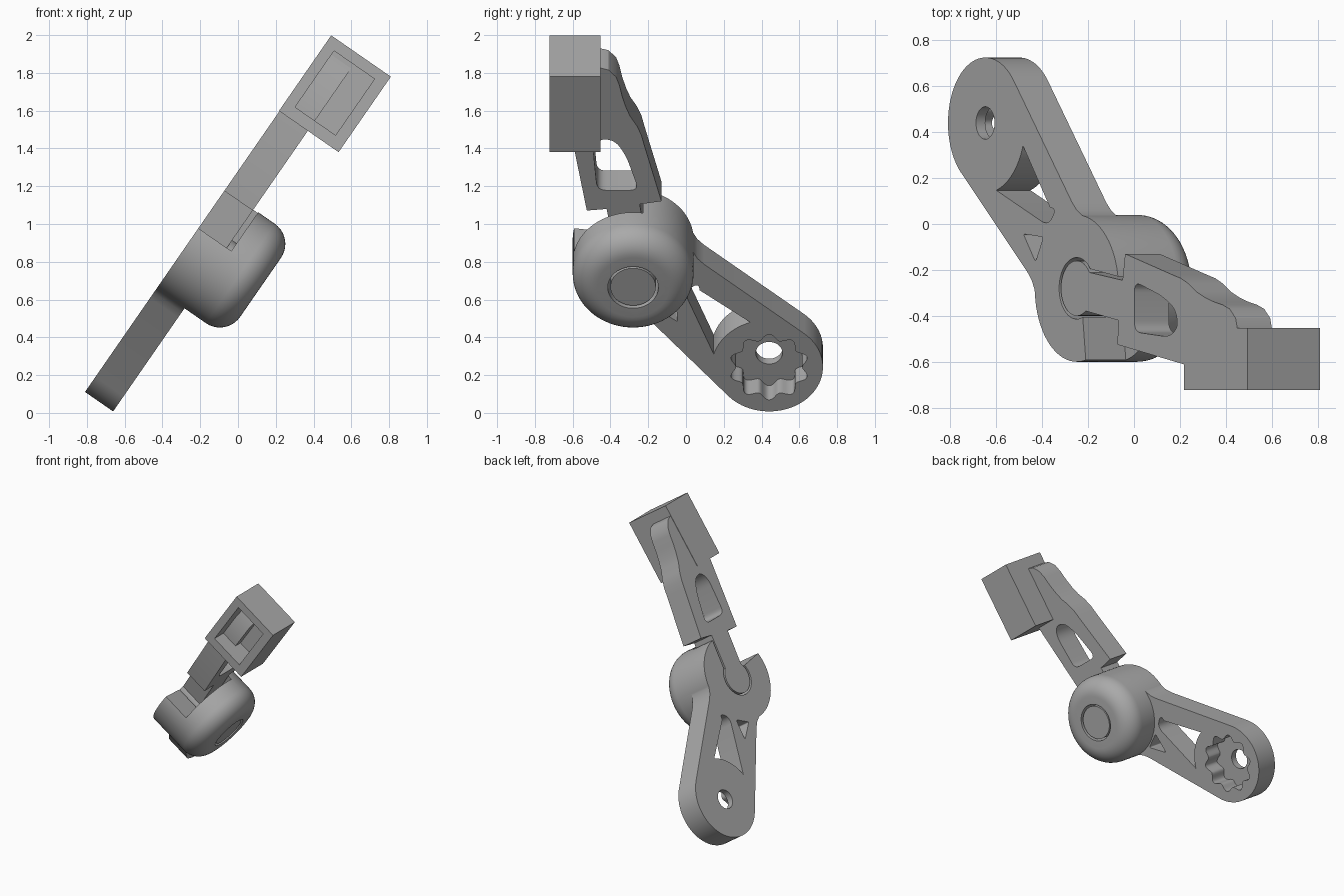
import bpy, bmesh, math
from mathutils import Matrix, Vector

old = bpy.data.objects.get("Cube")
if old:
    bpy.data.objects.remove(old)

grey = bpy.data.materials.new("plain_grey")
grey.use_nodes = True
GREY = (0.4, 0.4, 0.4, 1)
grey.diffuse_color = GREY
grey.node_tree.nodes["Principled BSDF"].inputs["Base Color"].default_value = GREY

# The hinge is modelled flat (x along the arm, z out of the plate), then tilted
TILT = Matrix.Rotation(math.radians(-55.3), 4, 'Y')
BOTTOM, TOP = 0.548, 0.729
HUB = Vector((0.614, -0.28))
FOOT = Vector((-0.085, 0.44))


def arc(c, r, a0, a1, n):
    angles = [math.radians(a0 + (a1 - a0) * i / n) for i in range(n + 1)]
    return [(c[0] + r * math.cos(a), c[1] + r * math.sin(a)) for a in angles]


def circle(c, r, n=64):
    return arc(c, r, 0, 360, n)[:-1]


def rounded(pts, r, steps=6):
    """Round every corner of a polygon with a quadratic curve."""
    out = []
    for i, p in enumerate(pts):
        p, a, b = Vector(p), Vector(pts[i - 1]), Vector(pts[(i + 1) % len(pts)])
        s = p + (a - p).normalized() * min(r, (a - p).length * 0.45)
        e = p + (b - p).normalized() * min(r, (b - p).length * 0.45)
        for k in range(steps + 1):
            t = k / steps
            out.append(tuple(s * (1 - t) ** 2 + p * 2 * t * (1 - t) + e * t * t))
    return out


def loft(name, rings):
    """Closed solid through rings of (points, height)."""
    bm = bmesh.new()
    loops = [[bm.verts.new((x, y, z)) for x, y in pts] for pts, z in rings]
    bm.faces.new(loops[0])
    bm.faces.new(loops[-1])
    for lo, hi in zip(loops, loops[1:]):
        for i in range(len(lo)):
            bm.faces.new((lo[i - 1], lo[i], hi[i], hi[i - 1]))
    bmesh.ops.recalc_face_normals(bm, faces=bm.faces)
    mesh = bpy.data.meshes.new(name)
    bm.to_mesh(mesh)
    bm.free()
    ob = bpy.data.objects.new(name, mesh)
    mesh.materials.append(grey)
    bpy.context.collection.objects.link(ob)
    return ob


def prism(name, pts, z0, z1):
    return loft(name, [(pts, z0), (pts, z1)])


def combine(ob, other, operation):
    """Apply a boolean and remove the helper."""
    other.hide_render = True
    mod = ob.modifiers.new("join", 'BOOLEAN')
    mod.operation, mod.object, mod.solver = operation, other, 'EXACT'
    bpy.context.view_layer.objects.active = ob
    bpy.ops.object.modifier_apply(modifier=mod.name)
    bpy.data.objects.remove(other)


def cut(ob, pts, z0=0.2, z1=0.9):
    combine(ob, prism("cutter", pts, z0, z1), 'DIFFERENCE')


def finish(ob):
    ob.matrix_world = TILT
    bpy.ops.object.select_all(action='DESELECT')
    ob.select_set(True)
    bpy.context.view_layer.objects.active = ob
    bpy.ops.object.shade_smooth_by_angle(angle=math.radians(30))


# Lower arm: rounded foot blending into the hub
outline = arc(FOOT, 0.285, 40.6, 228.8, 40) + [
    (0.235, -0.207), (0.27, -0.245), (0.292, -0.285), (0.301, -0.34),
    (0.4, -0.4), (0.7, -0.2), (0.7, 0.028), (0.655, 0.038), (0.615, 0.06), (0.578, 0.095)]
lower_arm = prism("lower_arm", outline, BOTTOM, TOP)

# Hub: drum with a filleted outer rim
FILLET = 0.13
rim = [(circle(HUB, 0.32 - FILLET * (1 - math.sin(a)), 72), 0.28 + FILLET * (1 - math.cos(a)))
       for a in (math.radians(9 * i) for i in range(11))]
hub = loft("hub", rim + [(circle(HUB, 0.32, 72), TOP)])
combine(lower_arm, hub, 'UNION')

# Hinge socket and the mouth in which the neck swings
cut(lower_arm, circle(HUB, 0.134))
cut(lower_arm, [(0.614, -0.28), (0.66, -0.40), (0.71, -0.8), (1.1, -0.8), (1.1, -0.255), (0.65, -0.185)], 0.517)

# Lightening windows in the lower arm
web = arc(FOOT, 0.305, -74, -19, 12)
window = web + rounded([(0.46, 0.07), (0.40, -0.005), (0.10, 0.085)], 0.05)[:14]
cut(lower_arm, window)
cut(lower_arm, rounded([(0.206, -0.043), (0.359, -0.057), (0.299, -0.165)], 0.015))

# Foot bolt hole and scalloped knob recess
cut(lower_arm, circle(FOOT, 0.071, 40))
scallop = []
for i in range(120):
    a = math.tau * i / 120
    r = 0.193 + 0.018 * math.cos(10 * a)
    scallop.append((FOOT.x + r * math.cos(a), FOOT.y + r * math.sin(a)))
cut(lower_arm, scallop, 0.4, 0.68)
finish(lower_arm)

# Upper arm with its wavy back edge and narrow neck
upper = [(0.63, -0.37), (0.935, -0.42), (0.925, -0.525), (1.44, -0.612), (1.7, -0.612), (1.84, -0.55),
         (1.845, -0.46), (1.83, -0.41), (1.785, -0.37), (1.73, -0.352), (1.66, -0.338), (1.59, -0.318),
         (1.53, -0.295), (1.47, -0.26), (1.41, -0.236), (1.35, -0.222), (0.985, -0.13),
         (0.965, -0.245), (0.63, -0.20)]
upper_arm = prism("upper_arm", upper, BOTTOM - 0.002, TOP)
cut(upper_arm, rounded([(1.055, -0.25), (1.055, -0.47), (1.32, -0.492), (1.39, -0.45),
                        (1.37, -0.37), (1.27, -0.315)], 0.05))
combine(upper_arm, prism("pin", circle(HUB, 0.12), 0.285, TOP), 'UNION')
finish(upper_arm)


# Clamp box with a rectangular pocket in its front
def block(name, x0, x1, y0, y1, z0, z1):
    return prism(name, [(x0, y0), (x1, y0), (x1, y1), (x0, y1)], z0, z1)


box = block("end_box", 1.438, 1.924, -0.722, -0.452, 0.348, 0.732)
combine(box, block("pocket", 1.503, 1.865, -0.9, -0.55, 0.412, 0.673), 'DIFFERENCE')
combine(box, block("arm_clearance", 1.40, 1.43, -0.7, -0.5, 0.5, 0.7), 'DIFFERENCE')
finish(box)
